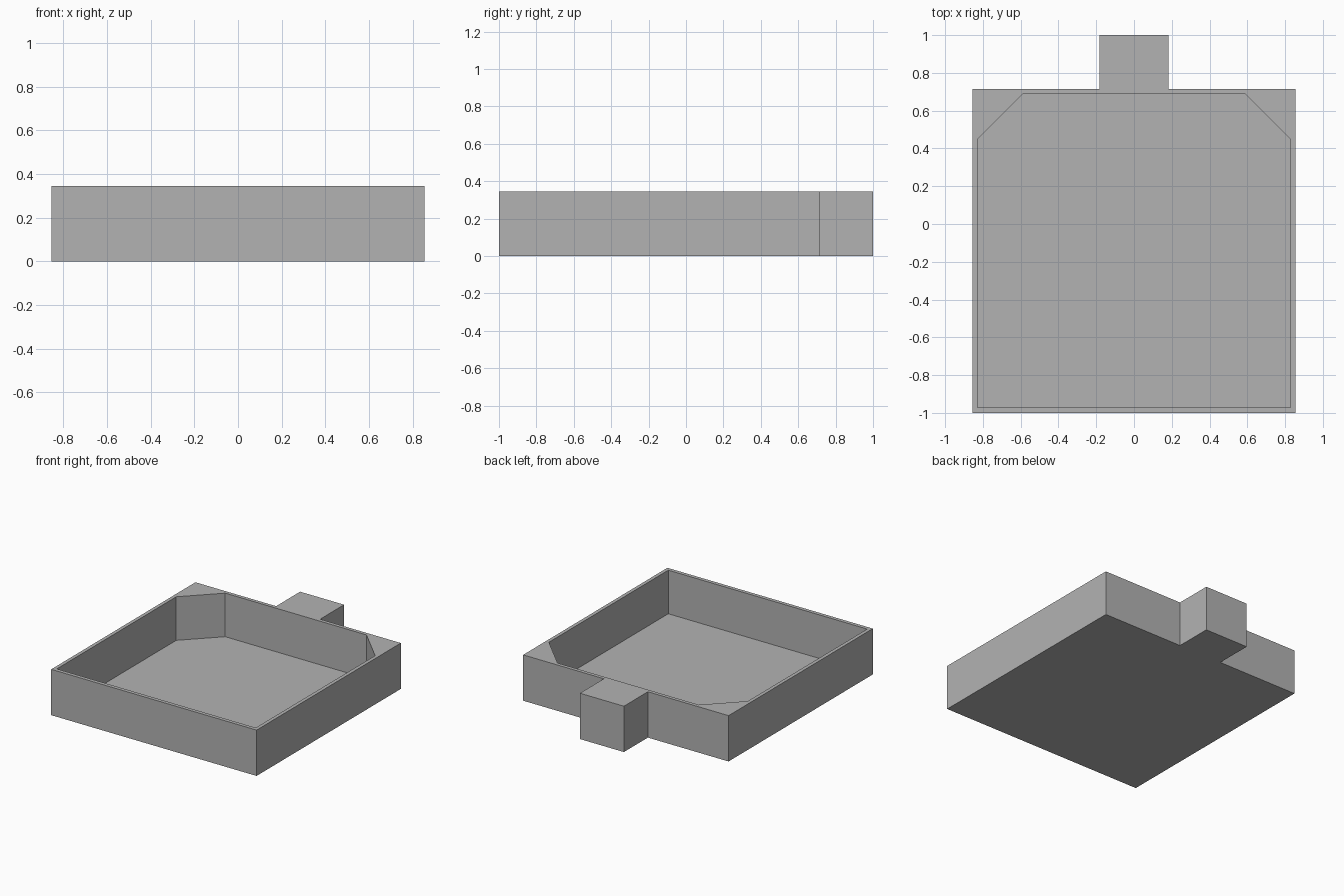
import bpy
import bmesh

HEIGHT, FLOOR = 0.345, 0.017

cube = bpy.data.objects.get("Cube")
if cube:
    bpy.data.objects.remove(cube, do_unlink=True)

grey = bpy.data.materials.new("plain grey")
grey.use_nodes = True
grey.diffuse_color = (0.45, 0.45, 0.45, 1)
grey.node_tree.nodes["Principled BSDF"].inputs["Base Color"].default_value = grey.diffuse_color


def prism(name, half_profile, bottom, top):
    """Extrude an outline, given by its +x half and mirrored, from bottom to top."""
    outline = half_profile + [(-x, y) for x, y in reversed(half_profile)]
    bm = bmesh.new()
    base = bm.faces.new([bm.verts.new((x, y, bottom)) for x, y in outline])
    result = bmesh.ops.extrude_face_region(bm, geom=[base], use_keep_orig=True)
    raised = [v for v in result["geom"] if isinstance(v, bmesh.types.BMVert)]
    bmesh.ops.translate(bm, verts=raised, vec=(0, 0, top - bottom))
    bmesh.ops.recalc_face_normals(bm, faces=bm.faces)
    mesh = bpy.data.meshes.new(name)
    bm.to_mesh(mesh)
    bm.free()
    mesh.materials.append(grey)
    obj = bpy.data.objects.new(name, mesh)
    bpy.context.collection.objects.link(obj)
    return obj


# Tray body with the solid tab at the back
tray = prism("tray", [(0.855, -1), (0.855, 0.715), (0.183, 0.715), (0.183, 1)], 0, HEIGHT)

# Open cavity with two chamfered back corners
cavity = prism("cavity_cutter", [(0.828, -0.972), (0.828, 0.448), (0.588, 0.688)],
               FLOOR, HEIGHT + 0.1)
cavity.hide_render = True

cut = tray.modifiers.new("hollow", "BOOLEAN")
cut.operation = "DIFFERENCE"
cut.solver = "EXACT"
cut.object = cavity

# Bake the cut and drop the cutter
bpy.context.view_layer.objects.active = tray
bpy.ops.object.modifier_apply(modifier=cut.name)
bpy.data.objects.remove(cavity, do_unlink=True)
